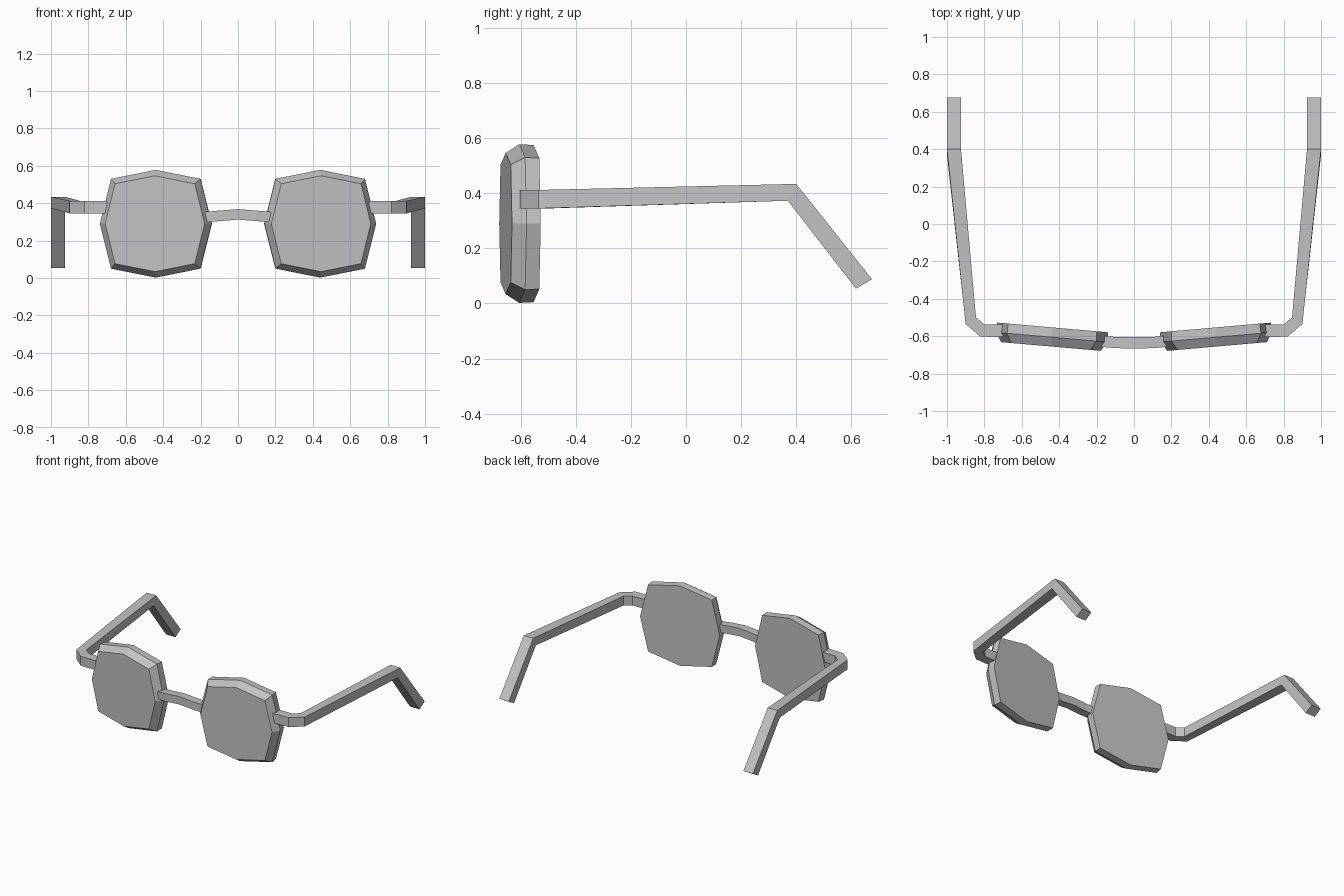
import bpy
import bmesh
import math
from mathutils import Matrix, Vector

cube = bpy.data.objects.get("Cube")
if cube:
    bpy.data.objects.remove(cube, do_unlink=True)

# One plain grey for everything
GREY = (0.54, 0.54, 0.54, 1.0)
grey = bpy.data.materials.new("plain_grey")
grey.use_nodes = True
grey.diffuse_color = GREY
grey.node_tree.nodes["Principled BSDF"].inputs["Base Color"].default_value = GREY


def loft(name, sections):
    """Join closed cross-sections with flat faces and cap both ends."""
    bm = bmesh.new()
    rings = [[bm.verts.new(p) for p in section] for section in sections]
    n = len(rings[0])
    for a, b in zip(rings, rings[1:]):
        for i in range(n):
            j = (i + 1) % n
            bm.faces.new((a[i], a[j], b[j], b[i]))
    bm.faces.new(rings[0])
    bm.faces.new(rings[-1])
    bmesh.ops.recalc_face_normals(bm, faces=bm.faces)
    mesh = bpy.data.meshes.new(name)
    bm.to_mesh(mesh)
    bm.free()
    mesh.materials.append(grey)
    obj = bpy.data.objects.new(name, mesh)
    bpy.context.collection.objects.link(obj)
    return obj


def mirror_x(sections, side):
    return [[(side * x, y, z) for x, y, z in section] for section in sections]


# Lens: eight-sided plate, bevelled at the front and turned slightly outward
def lens_sections():
    place = Matrix.Translation((0.44, -0.605, 0.29)) @ Matrix.Rotation(math.radians(5), 4, "Z")
    sections = []
    for depth, scale in ((-0.05, 0.89), (0.0, 1.0), (0.052, 0.99)):
        ring = []
        for i in range(8):
            angle = i * math.pi / 4
            if i % 2:
                radius = 0.24 * math.sqrt(2)
            else:
                radius = 0.30 if i % 4 == 0 else 0.288
            ring.append(place @ Vector((radius * scale * math.cos(angle), depth,
                                        radius * scale * math.sin(angle))))
        sections.append(ring)
    return sections


# Temple arm: outer and inner edge (x, y), then the lower edge's y shift, low z, high z
ARM = [
    ((0.70, -0.605), (0.70, -0.537), 0.0, 0.345, 0.412),
    ((0.82, -0.602), (0.80, -0.537), 0.0, 0.345, 0.412),
    ((0.90, -0.535), (0.845, -0.50), 0.0, 0.345, 0.412),
    ((1.0, 0.40), (0.925, 0.40), -0.03, 0.373, 0.434),
    ((1.0, 0.675), (0.925, 0.675), -0.058, 0.054, 0.088),
]


def arm_sections():
    return [[(ox, oy + shift, low), (ix, iy + shift, low), (ix, iy, high), (ox, oy, high)]
            for (ox, oy), (ix, iy), shift, low, high in ARM]


for label, side in (("left", 1), ("right", -1)):
    loft(label + "_lens", mirror_x(lens_sections(), side))
    loft(label + "_temple_arm", mirror_x(arm_sections(), side))

# Nose bridge: shallow arch between the lenses
bridge = []
for x, y, z in ((-0.18, -0.626, 0.325), (-0.1, -0.634, 0.332), (0, -0.635, 0.34),
                (0.1, -0.634, 0.332), (0.18, -0.626, 0.325)):
    bridge.append([(x, y + dy, z + dz) for dy, dz in
                   ((-0.03, -0.028), (0.03, -0.028), (0.03, 0.028), (-0.03, 0.028))])
loft("nose_bridge", bridge)
